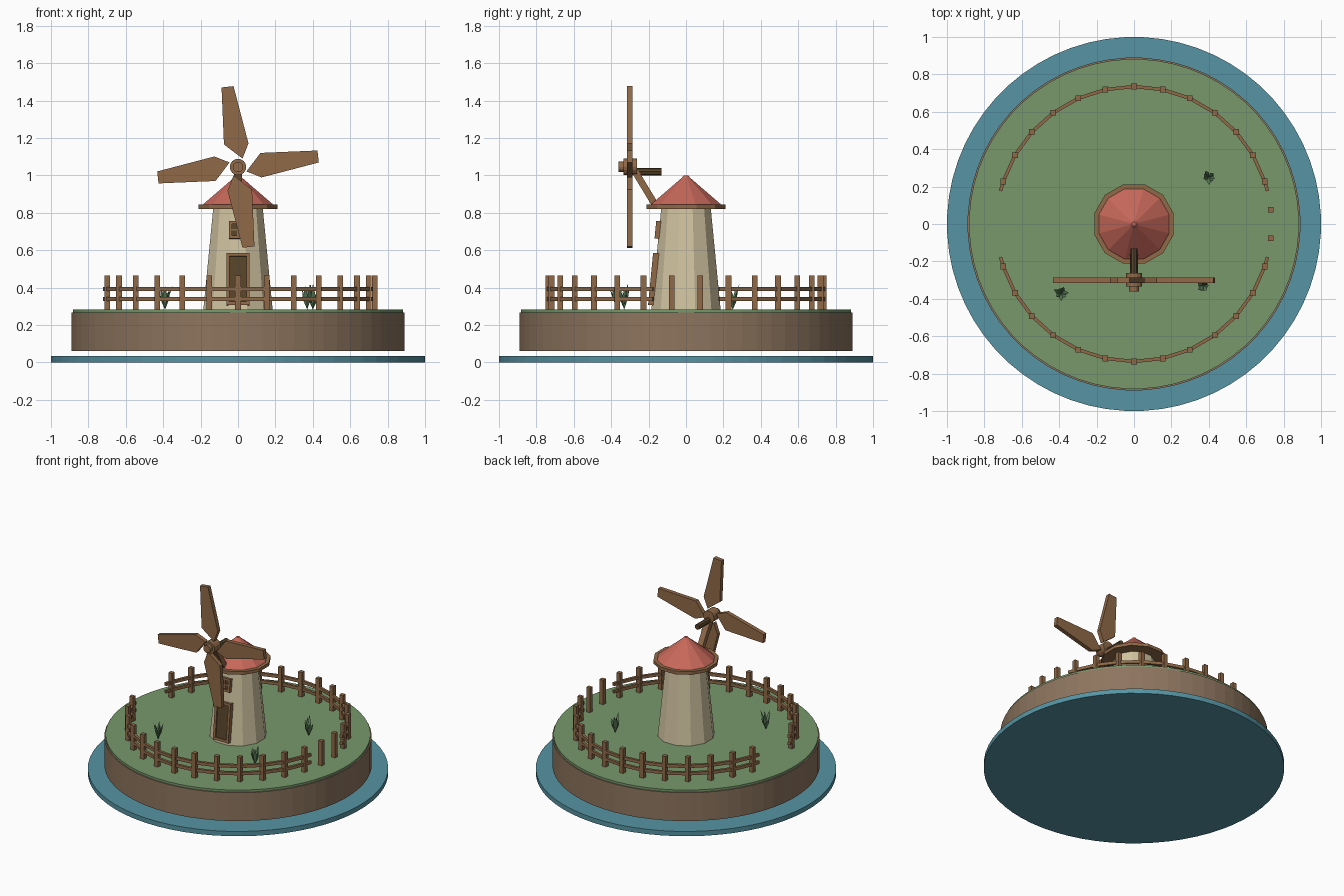
import bpy, bmesh, math, random
from mathutils import Vector, Matrix

if "Cube" in bpy.data.objects:
    bpy.data.objects.remove(bpy.data.objects["Cube"])

random.seed(4)


def colour(name, r, g, b):
    m = bpy.data.materials.new(name)
    m.diffuse_color = [((c / 255 + 0.055) / 1.055) ** 2.4 for c in (r, g, b)] + [1]
    m.use_nodes = True
    m.node_tree.nodes["Principled BSDF"].inputs["Base Color"].default_value = m.diffuse_color
    return m


WATER = colour("water blue", 86, 148, 163)
EARTH = colour("earth brown", 142, 117, 95)
GRASS = colour("grass green", 120, 153, 108)
PLASTER = colour("cream plaster", 210, 196, 162)
ROOF = colour("roof red", 200, 104, 90)
WOOD = colour("wood brown", 144, 106, 72)
DARK = colour("dark wood", 88, 68, 42)
LEAF = colour("leaf green", 92, 128, 90)


def finish(name, bm, mat):
    bmesh.ops.recalc_face_normals(bm, faces=bm.faces)
    me = bpy.data.meshes.new(name)
    bm.to_mesh(me)
    bm.free()
    me.materials.append(mat)
    ob = bpy.data.objects.new(name, me)
    bpy.context.collection.objects.link(ob)
    return ob


def lathe(name, profile, n, mat):
    """Stack of n-sided rings (radius, z), closed at both ends, flat side to the front."""
    bm = bmesh.new()
    rings = []
    for r, z in profile:
        rings.append([bm.verts.new((r * math.cos((i + .5) * math.tau / n),
                                    r * math.sin((i + .5) * math.tau / n), z)) for i in range(n)])
    for a, b in zip(rings, rings[1:]):
        for i in range(n):
            bm.faces.new((a[i], a[(i + 1) % n], b[(i + 1) % n], b[i]))
    bm.faces.new(rings[0])
    bm.faces.new(rings[-1])
    return finish(name, bm, mat)


def add_box(bm, size, matrix):
    bmesh.ops.create_cube(bm, size=1, matrix=matrix @ Matrix.Diagonal((*size, 1)))


def rod(name, r, y0, y1, z, n, mat):
    """Cylinder lying along y."""
    bm = bmesh.new()
    bmesh.ops.create_cone(bm, cap_ends=True, segments=n, radius1=r, radius2=r, depth=y1 - y0,
                          matrix=Matrix.Translation((0, (y0 + y1) / 2, z)) @ Matrix.Rotation(math.pi / 2, 4, 'X'))
    return finish(name, bm, mat)


# Island
lathe("water", [(1, 0), (1, .035)], 64, WATER)
lathe("earth", [(.89, .06), (.89, .268)], 64, EARTH)
lathe("grass", [(.882, .268), (.882, .284)], 64, GRASS)

# Tower and roof
lathe("tower", [(.192, .28), (.136, .835)], 12, PLASTER)
lathe("eaves", [(.22, .82), (.22, .843)], 12, WOOD)
lathe("roof", [(.202, .835), (.19, .848), (.025, .985), (.012, 1.0)], 12, ROOF)


# Door and window, leaning with the tower wall
def opening(name, z, w, h, bar, cross):
    wall = -(.192 - .101 * (z - .28)) * math.cos(math.pi / 12)
    base = Matrix.Translation((0, wall, z)) @ Matrix.Rotation(-math.atan(.097), 4, 'X')
    bm = bmesh.new()
    for s in (-1, 1):
        add_box(bm, (bar, .04, h), base @ Matrix.Translation((s * (w - bar) / 2, 0, 0)))
        add_box(bm, (w - 2 * bar, .04, bar), base @ Matrix.Translation((0, 0, s * (h - bar) / 2)))
    if cross:
        add_box(bm, (.01, .03, h - bar), base)
        add_box(bm, (w - bar, .03, .01), base)
    finish(name + "_frame", bm, WOOD)
    bm = bmesh.new()
    add_box(bm, (w - bar, .02, h - bar), base)
    finish(name + "_panel", bm, DARK)


opening("door", .445, .125, .28, .018, False)
opening("window", .708, .095, .095, .016, True)

# Fence posts, open on the left, with two loose posts on the right
R = .735
bm = bmesh.new()
for i in range(30):
    a = math.radians(6 + 12 * i)
    if math.cos(a) < -.98:
        continue
    add_box(bm, (.03, .03, .185), Matrix.Translation((R * math.cos(a), R * math.sin(a), .372)))
finish("fence_posts", bm, WOOD)

# Fence rails, two arcs of two rails
bm = bmesh.new()
for mid in (90, 270):
    stops = [-76] + list(range(-72, 73, 12)) + [76]
    pts = [Vector((R * math.cos(math.radians(mid + d)), R * math.sin(math.radians(mid + d)), 0)) for d in stops]
    for p, q in zip(pts, pts[1:]):
        d = q - p
        turn = Matrix.Rotation(math.atan2(d.y, d.x), 4, 'Z')
        for z in (.338, .392):
            add_box(bm, (d.length + .003, .018, .022), Matrix.Translation((p + q) / 2 + Vector((0, 0, z))) @ turn)
finish("fence_rails", bm, WOOD)

# Sails: one blade outline turned four times around the hub
HUB = 1.045
outline = [(-.088, .425), (-.024, .432), (.056, .126), (.024, .045), (-.075, .12)]
bm = bmesh.new()
for k in range(4):
    turn = Matrix.Rotation(k * math.pi / 2, 2)
    spots = [turn @ Vector(p) for p in outline]
    front = [bm.verts.new((p.x, -.315, HUB + p.y)) for p in spots]
    back = [bm.verts.new((p.x, -.285, HUB + p.y)) for p in spots]
    bm.faces.new(front)
    bm.faces.new(back)
    for i in range(5):
        j = (i + 1) % 5
        bm.faces.new((front[i], front[j], back[j], back[i]))
finish("sails", bm, WOOD)

# Hub, cap, shaft and the slanted strut under it
rod("hub", .044, -.335, -.262, HUB, 16, WOOD)
rod("hub_cap", .028, -.362, -.335, HUB, 16, WOOD)
rod("shaft", .02, -.27, -.13, 1.02, 8, DARK)
bm = bmesh.new()
top, foot = Vector((0, -.272, 1.02)), Vector((0, -.16, .835))
d = top - foot
add_box(bm, (.042, .036, d.length),
        Matrix.Translation((top + foot) / 2) @ Matrix.Rotation(math.atan2(-d.y, d.z), 4, 'X'))
finish("strut", bm, WOOD)

# Tufts of upright pointed leaves
for n, (x, y) in enumerate([(.40, .25), (-.39, -.37), (.37, -.33)]):
    bm = bmesh.new()
    for k in range(7):
        a = k * math.tau / 7 + random.uniform(-.3, .3)
        out = Vector((math.cos(a), math.sin(a), 0))
        side = Vector((-out.y, out.x, 0))
        up = Vector((0, 0, 1))
        o = Vector((x, y, .282))
        h = random.uniform(.09, .15)
        mid = o + out * .02 + up * h * .55
        tip = o + out * random.uniform(.025, .045) + up * h
        v = [bm.verts.new(p) for p in (o, mid + side * .013, tip, mid - side * .013, mid - out * .004)]
        for f in ((0, 1, 2, 3), (0, 1, 4), (1, 2, 4), (2, 3, 4), (3, 0, 4)):
            bm.faces.new([v[i] for i in f])
    finish("leaf_tuft_%d" % (n + 1), bm, LEAF)
